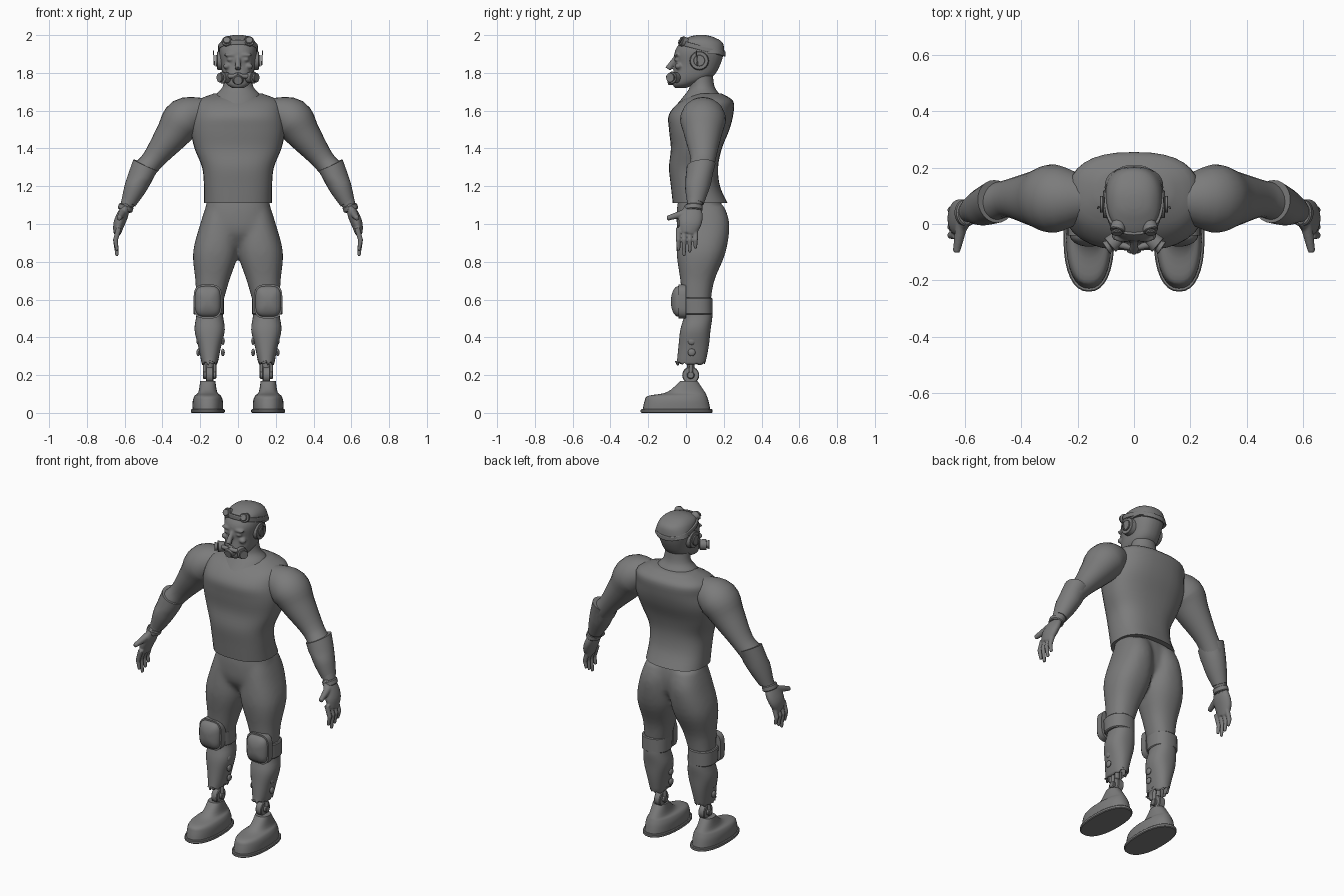
import bpy, bmesh, math, random
from mathutils import Vector, Matrix

random.seed(4)
if "Cube" in bpy.data.objects:
    bpy.data.objects.remove(bpy.data.objects["Cube"], do_unlink=True)

COLOUR = (.2, .2, .2, 1)
grey = bpy.data.materials.new("plain grey")
grey.use_nodes = True
grey.diffuse_color = COLOUR
grey.node_tree.nodes["Principled BSDF"].inputs["Base Color"].default_value = COLOUR


def spline(rows, steps=4):
    """Smooth interpolation through a few key sections."""
    keys = [Vector(row) for row in rows]
    keys = [keys[0]] + keys + [keys[-1]]
    path = []
    for before, start, end, after in zip(keys, keys[1:], keys[2:], keys[3:]):
        leave, arrive = (end - before) / 2, (after - start) / 2
        for step in range(steps):
            t = step / steps
            bend = (end - start) * 3 - leave * 2 - arrive
            twist = (start - end) * 2 + leave + arrive
            path.append(start + leave * t + bend * t ** 2 + twist * t ** 3)
    return path + [keys[-1]]


def oval(centre, across, along, power=2, sides=24):
    """Superellipse ring; a higher power is squarer."""
    ring = []
    for i in range(sides):
        c, s = math.cos(math.tau * i / sides), math.sin(math.tau * i / sides)
        ring.append(centre + across * math.copysign(abs(c) ** (2 / power), c)
                    + along * math.copysign(abs(s) ** (2 / power), s))
    return ring


def bridge(bm, rings, caps=True):
    """Join equal rings into a shell and return its vertex loops."""
    loops = [[bm.verts.new(point) for point in ring] for ring in rings]
    faces = []
    for low, high in zip(loops, loops[1:]):
        for i in range(len(low)):
            faces.append(bm.faces.new((low[i - 1], low[i], high[i], high[i - 1])))
    if caps:
        faces += [bm.faces.new(loops[0][::-1]), bm.faces.new(loops[-1])]
    bmesh.ops.recalc_face_normals(bm, faces=faces)
    return loops


def stack(bm, rows, x=0, lean=0, power=2.3, caps=True):
    """Level sections given as height, half width, front and back."""
    rings = []
    for z, half, front, back in spline(rows):
        centre = Vector((x + lean * z, (front + back) / 2, z))
        rings.append(oval(centre, Vector((half, 0, 0)), Vector((0, (back - front) / 2, 0)), power, 32))
    return bridge(bm, rings, caps)


def limb(bm, rows, wide=1.1):
    """Sections square to a path given as x, y, z and radius."""
    path = spline(rows)
    points = [Vector(row[:3]) for row in path]
    rings = []
    for i, point in enumerate(points):
        ahead = (points[min(i + 1, len(points) - 1)] - points[max(i - 1, 0)]).normalized()
        depth = Vector((0, 1, 0))
        depth = (depth - ahead * depth.dot(ahead)).normalized()
        radius = path[i][3]
        rings.append(oval(point, ahead.cross(depth) * radius, depth * radius * wide))
    bridge(bm, rings)


def rod(bm, start, end, radius, end_radius=None):
    start, end = Vector(start), Vector(end)
    turn = (end - start).to_track_quat('Z', 'Y').to_matrix().to_4x4()
    bmesh.ops.create_cone(bm, cap_ends=True, segments=24, radius1=radius, radius2=end_radius or radius,
                          depth=(end - start).length, matrix=Matrix.Translation((start + end) / 2) @ turn)


def ball(bm, centre, size):
    bmesh.ops.create_uvsphere(bm, u_segments=20, v_segments=12, radius=1,
                              matrix=Matrix.Translation(centre) @ Matrix.Diagonal((*size, 1)))


def finish(name, bm, mirror=False, voxel=0, relax=4, bevel=0, cloth=0):
    """Turn the mesh into a named, shaded object with its modifiers."""
    mesh = bpy.data.meshes.new(name)
    bm.to_mesh(mesh)
    bm.free()
    mesh.materials.append(grey)
    part = bpy.data.objects.new(name, mesh)
    bpy.context.scene.collection.objects.link(part)
    bpy.ops.object.select_all(action='DESELECT')
    part.select_set(True)
    bpy.context.view_layer.objects.active = part
    bpy.ops.object.shade_smooth_by_angle()
    if mirror:
        part.modifiers.new("mirror", 'MIRROR').use_mirror_merge = False
    if cloth:
        part.modifiers.new("thickness", 'SOLIDIFY').thickness = cloth
    if bevel:
        part.modifiers.new("rounded edges", 'BEVEL').width = bevel
    if voxel:
        blend = part.modifiers.new("blend", 'REMESH')
        blend.mode, blend.voxel_size, blend.use_smooth_shade = 'VOXEL', voxel, True
        soften = part.modifiers.new("soften", 'SMOOTH')
        soften.factor, soften.iterations = .5, relax


# Sleeveless shirt
bm = bmesh.new()
stack(bm, [(1.11, .18, -.07, .22), (1.2, .18, -.08, .18), (1.3, .19, -.09, .17), (1.4, .23, -.08, .19),
           (1.5, .25, -.09, .23), (1.58, .24, -.09, .25), (1.65, .22, -.03, .25), (1.69, .13, .05, .19)], power=2.5)
finish("shirt", bm)

# Neck with sloping shoulders
bm = bmesh.new()
stack(bm, [(1.62, .14, -.06, .18), (1.68, .12, -.01, .18), (1.73, .08, .02, .15), (1.82, .07, .01, .14)], power=2)
finish("neck", bm)

# Trousers blended from hips and two thighs
bm = bmesh.new()
stack(bm, [(1.14, .16, -.04, .18), (1.05, .18, -.05, .2), (.95, .19, -.04, .19), (.87, .1, .02, .13)])
for side in (1, -1):
    stack(bm, [(1.1, .08, -.02, .2), (1, .1, -.04, .23), (.85, .12, -.05, .21), (.7, .09, -.03, .15),
               (.58, .07, -.02, .13)], x=side * .22, lean=side * -.12)
finish("trousers", bm, voxel=.012, relax=8)

# Arms
bm = bmesh.new()
limb(bm, [(.17, .09, 1.6, .07), (.28, .09, 1.56, .11), (.35, .09, 1.47, .09), (.45, .09, 1.34, .06),
          (.52, .07, 1.25, .06), (.6, .04, 1.07, .03)])
finish("arms", bm, mirror=True)

# Forearm guards, rising towards the back of the elbow
bm = bmesh.new()
limb(bm, [(.49, .08, 1.31, .07), (.54, .06, 1.2, .06), (.58, .05, 1.11, .04)])
for vert in bm.verts:
    if vert.co.z > 1.24:
        vert.co.z += (vert.co.y - .07) / 4
finish("forearm_guards", bm, mirror=True)

# Hands with four fingers and a thumb
bm = bmesh.new()
limb(bm, [(.59, .04, 1.1, .02), (.61, .03, 1.05, .03), (.63, .02, 1, .03), (.64, .01, .95, .02)], wide=2)
for finger, tip in enumerate((.86, .83, .85, .87)):
    y = finger * .03 - .04
    rod(bm, (.63, y, .98), (.65, y, .91), .015, .013)
    rod(bm, (.65, y, .92), (.64, y, tip), .013, .009)
rod(bm, (.61, 0, 1.06), (.63, -.1, 1.03), .022, .013)
finish("hands", bm, mirror=True, voxel=.005)

# Glove cuffs
bm = bmesh.new()
limb(bm, [(.59, .04, 1.1, .04), (.6, .04, 1.07, .04)], wide=1.2)
finish("glove_cuffs", bm, mirror=True, bevel=.005)

# Lower trouser legs with ragged ends
bm = bmesh.new()
hem = stack(bm, [(.6, .07, -.02, .13), (.52, .07, -.01, .14), (.44, .08, -.03, .13), (.35, .06, -.04, .12),
                 (.25, .04, -.05, .1)], x=.15, caps=False)[-1]
for vert in hem:
    vert.co.z += random.uniform(0, .03)
finish("ragged_trouser_legs", bm, mirror=True, cloth=.01)

# Torn flaps on both sides of the calves
bm = bmesh.new()
for height in (.32, .38, .44):
    for x in (.08, .21):
        ball(bm, (x, .03, height), (.01, .02, .02))
finish("torn_flaps", bm, mirror=True)

# Knee bands
bm = bmesh.new()
stack(bm, [(.52, .08, -.02, .14), (.61, .08, -.03, .14)], x=.155)
finish("knee_bands", bm, mirror=True, bevel=.005)

# Domed knee pads with a rim
bm = bmesh.new()
sections = [(1, 0), (1, -.04)]
for step in range(7):
    angle = step * math.pi / 14
    sections.append((.9 * math.cos(angle), -.04 - .04 * math.sin(angle)))
bridge(bm, [oval(Vector((.16, y, .59)), Vector((.075 * size, 0, 0)), Vector((0, 0, .09 * size)), 3.5, 32)
            for size, y in sections])
finish("knee_pads", bm, mirror=True)

# Mechanical ankles
bm = bmesh.new()
for reach, radius in ((.02, .045), (.035, .02)):
    rod(bm, (.15 - reach, .025, .2), (.15 + reach, .025, .2), radius)
rod(bm, (.15, .025, .13), (.15, .025, .3), .02)
for x in (.125, .175):
    rod(bm, (x, .025, .2), (x, .03, .3), .01)
finish("ankle_joints", bm, mirror=True, bevel=.004)

# Boots
bm = bmesh.new()
stack(bm, [(.01, .08, -.23, .13), (.06, .08, -.22, .12), (.09, .07, -.2, .11), (.11, .05, -.1, .1),
           (.17, .04, -.03, .06)], x=.16)
finish("boots", bm, mirror=True)

# Soles
bm = bmesh.new()
stack(bm, [(0, .09, -.24, .14), (.02, .09, -.24, .14)], x=.16)
finish("soles", bm, mirror=True, bevel=.004)

# Head with nose, brows, eyes and cheeks
head_rows = [(1.72, .03, -.06, 0), (1.74, .06, -.07, .05), (1.78, .08, -.07, .14), (1.84, .09, -.06, .18),
             (1.91, .1, -.06, .2), (1.96, .09, -.03, .19), (1.99, .06, .02, .14), (2, .02, .06, .1)]
bm = bmesh.new()
stack(bm, head_rows)
rod(bm, (0, -.05, 1.89), (0, -.095, 1.82), .01, .018)
for side in (1, -1):
    ball(bm, (side * .04, -.05, 1.895), (.035, .015, .01))
    ball(bm, (side * .04, -.05, 1.87), (.02, .012, .01))
    ball(bm, (side * .06, -.04, 1.835), (.02, .02, .015))
finish("head", bm, voxel=.006)

# Cropped hair, a thin layer over the skull
bm = bmesh.new()
stack(bm, [(z, half + .004, front - .004, back + .004)
           for z, half, front, back in [(1.9, .1, .06, .2)] + head_rows[-3:]])
finish("hair", bm)

# Head strap, lower at the back
bm = bmesh.new()
stack(bm, [(1.92, .106, -.04, .21), (1.945, .105, -.04, .21)], caps=False)
for vert in bm.verts:
    vert.co.z -= (vert.co.y - .08) / 4
finish("head_strap", bm, cloth=.01)

# Raised goggles with a bridge
bm = bmesh.new()
rod(bm, (.05, .01, 1.955), (.06, -.025, 1.97), .025, .028)
rod(bm, (.06, -.025, 1.97), (.06, -.035, 1.975), .02)
rod(bm, (0, -.03, 1.96), (.04, -.02, 1.965), .008)
finish("goggles", bm, mirror=True, bevel=.003)

# Ear cups with short aerials
bm = bmesh.new()
rod(bm, (.08, .07, 1.865), (.11, .07, 1.865), .052, .048)
rod(bm, (.11, .07, 1.865), (.12, .07, 1.865), .03)
rod(bm, (.125, .06, 1.84), (.13, .055, 1.92), .004, .002)
finish("ear_cups", bm, mirror=True, bevel=.003)

# Breathing mask: mouthpiece, side pipes and flared filters
bm = bmesh.new()
rod(bm, (0, -.06, 1.77), (0, -.1, 1.76), .034, .024)
for side in (1, -1):
    rod(bm, (0, -.085, 1.785), (side * .07, -.07, 1.78), .012)
    rod(bm, (side * .055, -.05, 1.775), (side * .085, -.075, 1.775), .028, .032)
    rod(bm, (side * .085, -.075, 1.775), (side * .1, -.085, 1.775), .02, .026)
finish("breathing_mask", bm, bevel=.002)
